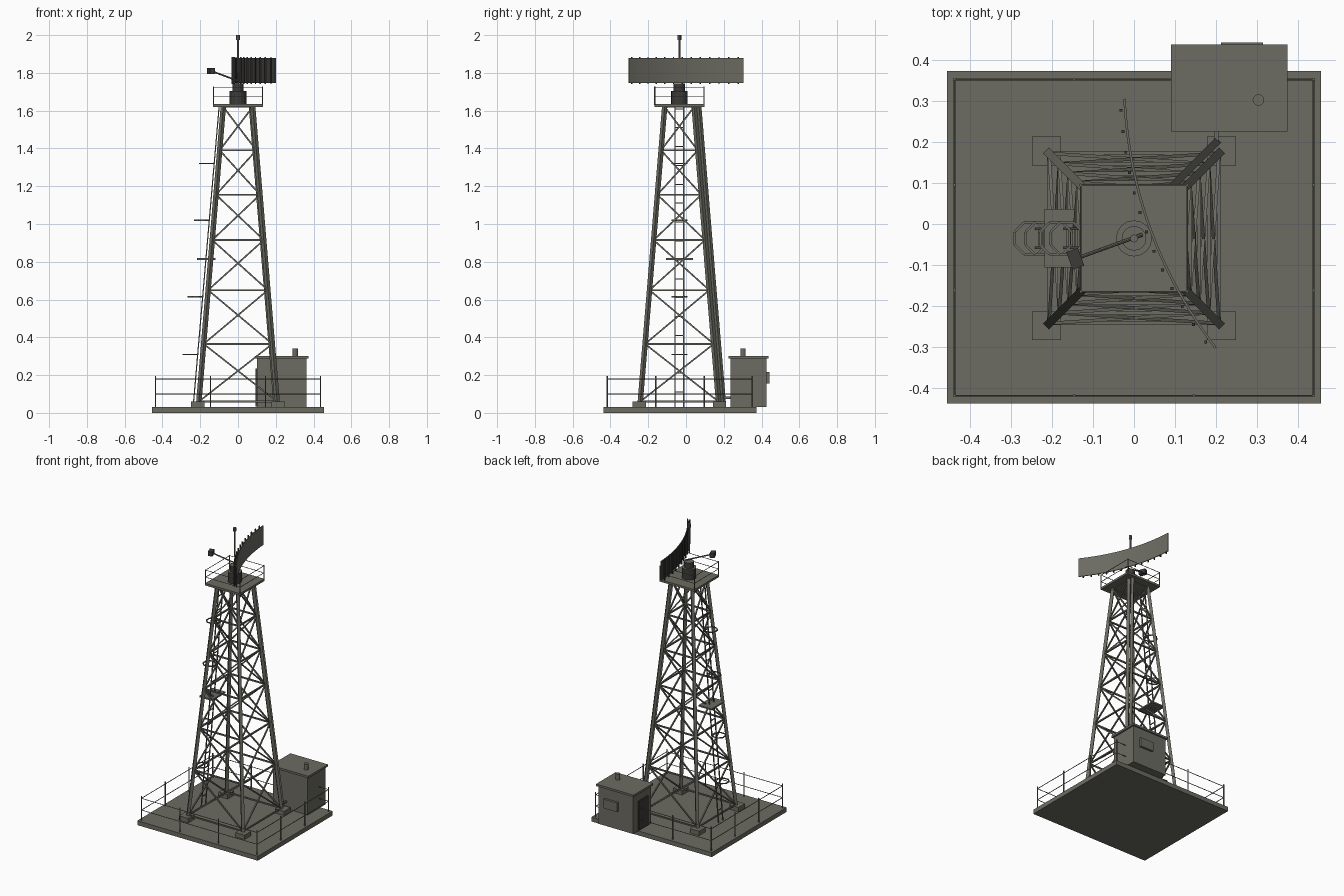
import bpy, bmesh, math
from mathutils import Vector, Matrix

if "Cube" in bpy.data.objects:
    bpy.data.objects.remove(bpy.data.objects["Cube"])


def material(name, rgb):
    m = bpy.data.materials.new(name)
    m.diffuse_color = (*rgb, 1)
    m.use_nodes = True
    m.node_tree.nodes["Principled BSDF"].inputs["Base Color"].default_value = m.diffuse_color
    return m


STEEL = material("weathered grey", (0.15, 0.147, 0.122))
DARK = material("dark grey", (0.045, 0.044, 0.04))
CY = -0.035  # tower centre in y


def finish(name, bm, mat=STEEL):
    me = bpy.data.meshes.new(name)
    bmesh.ops.recalc_face_normals(bm, faces=bm.faces)
    bm.to_mesh(me)
    bm.free()
    me.materials.append(mat)
    ob = bpy.data.objects.new(name, me)
    bpy.context.collection.objects.link(ob)
    return ob


def add_box(bm, lo, hi):
    lo, hi = Vector(lo), Vector(hi)
    m = Matrix.Translation((lo + hi) / 2) @ Matrix.Diagonal((*(hi - lo), 1))
    bmesh.ops.create_cube(bm, size=1, matrix=m)


def add_bar(bm, a, b, w, sides=0):
    """Square bar (sides=0) or round rod from a to b."""
    a, b = Vector(a), Vector(b)
    d = b - a
    m = Matrix.Translation((a + b) / 2) @ d.to_track_quat('Z', 'Y').to_matrix().to_4x4()
    if sides:
        bmesh.ops.create_cone(bm, cap_ends=True, segments=sides, radius1=w / 2,
                              radius2=w / 2, depth=d.length, matrix=m)
    else:
        bmesh.ops.create_cube(bm, size=1, matrix=m @ Matrix.Diagonal((w, w, d.length, 1)))


def boxes(name, items, mat=STEEL):
    bm = bmesh.new()
    for lo, hi in items:
        add_box(bm, lo, hi)
    return finish(name, bm, mat)


def bars(name, items, w, sides=0, mat=STEEL):
    bm = bmesh.new()
    for a, b in items:
        add_bar(bm, a, b, w, sides)
    return finish(name, bm, mat)


def railing(name, x, y0, y1, z0, z1, rails, n, w):
    """Closed rectangular fence with n bays on each side."""
    c = [Vector(p) for p in ((-x, y0, 0), (x, y0, 0), (x, y1, 0), (-x, y1, 0))]
    posts, lines = [], []
    for i in range(4):
        a, b = c[i], c[(i + 1) % 4]
        for k in range(n):
            p = a.lerp(b, k / n)
            posts.append((p + Vector((0, 0, z0)), p + Vector((0, 0, z1))))
        lines += [(a + Vector((0, 0, z)), b + Vector((0, 0, z))) for z in rails]
    bars(name + "_posts", posts, w, 6)
    bars(name + "_rails", lines, w * 0.6, 6)


# Ground slab, perimeter fence and footings
boxes("base_slab", [((-0.455, -0.437, 0), (0.455, 0.372, 0.03))])
railing("fence", 0.437, -0.418, 0.352, 0.03, 0.195, (0.1, 0.18), 3, 0.008)
boxes("footings", [((sx * 0.213 - 0.035, CY + sy * 0.213 - 0.035, 0.03),
                    (sx * 0.213 + 0.035, CY + sy * 0.213 + 0.035, 0.06))
                   for sx in (-1, 1) for sy in (-1, 1)])

# Lattice tower
LEVELS = (0.06, 0.365, 0.65, 0.915, 1.155, 1.39, 1.62)
CORNERS = ((-1, -1), (1, -1), (1, 1), (-1, 1))


def corner(i, z):
    h = 0.207 - (z - 0.06) / 1.56 * 0.129
    sx, sy = CORNERS[i % 4]
    return Vector((sx * h, CY + sy * h, z))


bars("tower_legs", [(corner(i, 0.05), corner(i, 1.625)) for i in range(4)], 0.02)
bars("tower_girts", [(corner(i, z), corner(i + 1, z))
                     for i in range(4) for z in LEVELS], 0.009)
braces = []
for i in range(4):
    for z0, z1 in zip(LEVELS, LEVELS[1:]):
        braces += [(corner(i, z0), corner(i + 1, z1)), (corner(i + 1, z0), corner(i, z1))]
bars("tower_braces", braces, 0.008)

# Cable duct up the rear leg, linked to the hut
shift = Vector((-0.008, 0.026, 0))
bars("cable_duct", [(corner(2, 0.06) + shift, corner(2, 1.62) + shift)], 0.018)
bars("cable_link", [((0.2, 0.19, 0.08), (0.2, 0.24, 0.08))], 0.011)


# Ladder, safety hoops and rest platform
def ladder_x(z):
    return -0.235 + (z - 0.06) * 0.0865


bars("ladder_rails", [((ladder_x(0.03), CY + s * 0.023, 0.03),
                       (ladder_x(1.63), CY + s * 0.023, 1.63)) for s in (-1, 1)], 0.006)
bars("ladder_rungs", [((ladder_x(z), CY - 0.023, z), (ladder_x(z), CY + 0.023, z))
                      for z in [0.11 + 0.1 * k for k in range(16)]], 0.005)
hoops = []
for z in (0.31, 0.615, 1.02, 1.32):
    ring = [Vector((ladder_x(z) - 0.038 + 0.042 * math.cos(a), CY + 0.042 * math.sin(a), z))
            for a in [math.tau * (k + 0.5) / 8 for k in range(8)]]
    hoops += [(ring[k], ring[(k + 1) % 8]) for k in range(8)]
bars("ladder_hoops", hoops, 0.006)
boxes("rest_platform", [((-0.218, -0.106, 0.81), (-0.12, 0.036, 0.82))])

# Top deck and guard rail
boxes("top_deck", [((-0.132, CY - 0.132, 1.62), (0.132, CY + 0.132, 1.634))])
railing("deck_guard", 0.13, CY - 0.13, CY + 0.13, 1.63, 1.727, (1.676, 1.724), 1, 0.007)

# Rotating pedestal with dark sides
for name, r, z0, z1 in (("pedestal_drum", 0.044, 1.634, 1.705), ("pedestal_neck", 0.03, 1.705, 1.745)):
    drum = bars(name, [((0, CY, z0), (0, CY, z1))], 2 * r, 16)
    drum.data.materials.append(DARK)
    for p in drum.data.polygons:
        p.material_index = int(abs(p.normal.z) < 0.5)

# Curved reflector, dark on the ribbed side
MID, AXIS, SIDE = Vector((0.041, -0.016, 0)), Vector((0.939, 0.344, 0)), Vector((-0.344, 0.939, 0))


def dish(t, off=0, z=0):
    return MID + SIDE * (t * 0.323) + AXIS * (0.05 * t * t + off) + Vector((0, 0, z))


bm = bmesh.new()
prev = None
for k in range(25):
    t = k / 12 - 1
    ring = [bm.verts.new(dish(t, o, z)) for o, z in
            ((-0.003, 1.747), (0.003, 1.747), (0.003, 1.878), (-0.003, 1.878))]
    if prev:
        for j in range(4):
            bm.faces.new((prev[j], prev[(j + 1) % 4], ring[(j + 1) % 4], ring[j]))
    if k in (0, 24):
        bm.faces.new(ring)
    prev = ring
reflector = finish("reflector", bm)
reflector.data.materials.append(DARK)
for p in reflector.data.polygons:
    p.material_index = int(p.normal.dot(AXIS) < -0.7)
bars("reflector_ribs", [(dish(t, -0.011, 1.742), dish(t, -0.011, 1.884))
                        for t in [-0.93 + 1.86 * k / 12 for k in range(13)]], 0.007, 0, DARK)

# Feed arm and horn
bars("feed_arm", [((0.02, -0.026, 1.75), (-0.135, -0.082, 1.808))], 0.009, 8)
bm = bmesh.new()
bmesh.ops.create_cube(bm, size=1, matrix=Matrix.Translation((-0.143, -0.085, 1.81))
                      @ Matrix.Rotation(math.radians(20), 4, 'Z')
                      @ Matrix.Diagonal((0.03, 0.046, 0.03, 1)))
finish("feed_horn", bm, DARK)

# Lightning mast
bars("mast", [((0, CY, 1.80), (0, CY, 1.985))], 0.012, 8)
bars("mast_tip", [((0, CY, 1.975), (0, CY, 2.0))], 0.02, 8)

# Equipment hut
boxes("hut_walls", [((0.1, 0.235, 0.03), (0.362, 0.427, 0.29))])
boxes("hut_roof", [((0.09, 0.225, 0.288), (0.374, 0.437, 0.302))])
bars("hut_vent", [((0.303, 0.302, 0.30), (0.303, 0.302, 0.342))], 0.028, 12)
boxes("hut_rear_unit", [((0.212, 0.42, 0.155), (0.314, 0.442, 0.217))])
boxes("hut_door", [((0.093, 0.27, 0.035), (0.102, 0.375, 0.235))], DARK)
